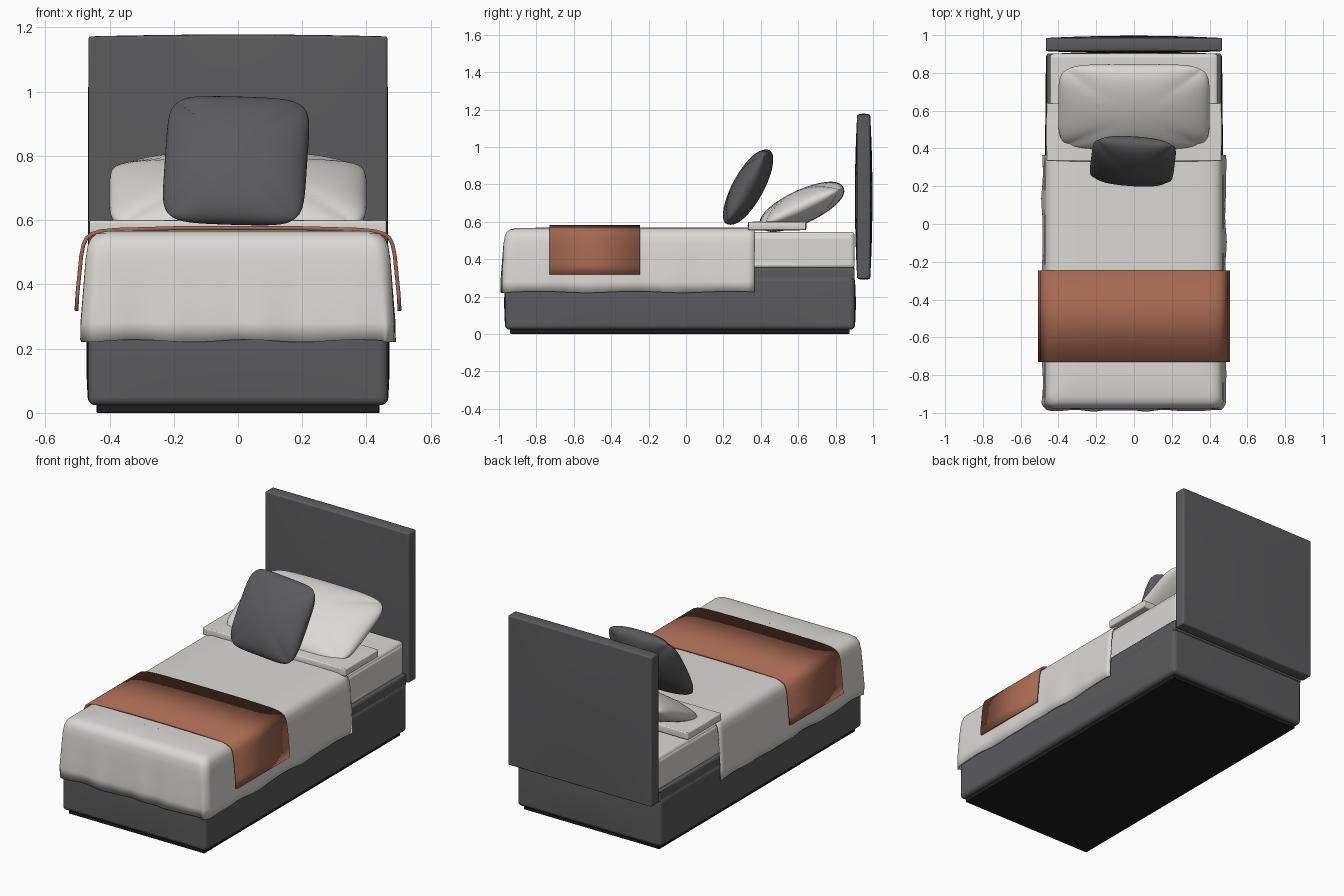
import bpy, bmesh, math
from mathutils import Matrix, Vector

if "Cube" in bpy.data.objects:
    bpy.data.objects.remove(bpy.data.objects["Cube"])


def material(name, rgb):
    m = bpy.data.materials.new(name)
    m.diffuse_color = (*rgb, 1)
    m.use_nodes = True
    m.node_tree.nodes["Principled BSDF"].inputs["Base Color"].default_value = m.diffuse_color
    return m


GREY = material("charcoal fabric", (0.105, 0.105, 0.11))
WHITE = material("off white linen", (0.70, 0.69, 0.655))
RUST = material("terracotta throw", (0.38, 0.14, 0.083))
BLACK = material("black plinth", (0.012, 0.012, 0.013))


def finish(bm, name, mat, angle=50):
    bmesh.ops.recalc_face_normals(bm, faces=bm.faces)
    me = bpy.data.meshes.new(name)
    bm.to_mesh(me)
    bm.free()
    ob = bpy.data.objects.new(name, me)
    bpy.context.collection.objects.link(ob)
    me.materials.append(mat)
    bpy.ops.object.select_all(action='DESELECT')
    ob.select_set(True)
    bpy.context.view_layer.objects.active = ob
    bpy.ops.object.shade_smooth_by_angle(angle=math.radians(angle))
    return ob


def box(name, mat, x, y, z, bevel, bulge=(0, 0, 0)):
    """Rounded box, x is the half width; bulge pushes each side out in its middle."""
    bm = bmesh.new()
    bmesh.ops.create_cube(bm, size=2)
    bmesh.ops.subdivide_edges(bm, edges=bm.edges[:], cuts=9, use_grid_fill=True)
    half = Vector((x, (y[1] - y[0]) / 2, (z[1] - z[0]) / 2))
    mid = Vector((0, (y[0] + y[1]) / 2, (z[0] + z[1]) / 2))
    for v in bm.verts:
        c = v.co.copy()
        for i in range(3):
            a, b = c[(i + 1) % 3], c[(i + 2) % 3]
            v.co[i] = mid[i] + c[i] * (half[i] - bulge[i] * (1 - (1 - a * a) * (1 - b * b)))
    ob = finish(bm, name, mat)
    m = ob.modifiers.new("round", 'BEVEL')
    m.width, m.segments = bevel, 4
    m.limit_method, m.angle_limit = 'ANGLE', math.radians(50)
    return ob


def cushion(name, mat, a, b, t, loc, rot, n=14, power=0.45):
    """Plump pillow with half sizes a, b and half thickness t."""
    bm = bmesh.new()
    s = [math.sin(math.pi / 2 * i / n) for i in range(-n, n + 1)]
    for side in (1, -1):
        rows = []
        for v in s:
            row = []
            for u in s:
                r = max(abs(u), abs(v))
                k = r / (abs(u) ** 6 + abs(v) ** 6) ** (1 / 6) if r else 1
                h = max(0, (1 - u * u) * (1 - v * v)) ** power
                row.append(bm.verts.new((a * u * k, b * v * k, side * t * h)))
            rows.append(row)
        for r0, r1 in zip(rows, rows[1:]):
            for i in range(2 * n):
                bm.faces.new((r0[i], r0[i + 1], r1[i + 1], r1[i]))
    bmesh.ops.remove_doubles(bm, verts=bm.verts, dist=1e-5)
    yaw, tilt, roll = (math.radians(d) for d in rot)
    bm.transform(Matrix.Translation(loc) @ Matrix.Rotation(yaw, 4, 'Z')
                 @ Matrix.Rotation(tilt, 4, 'X') @ Matrix.Rotation(roll, 4, 'Z'))
    return finish(bm, name, mat, 180)


def thicken(ob, t):
    m = ob.modifiers.new("thickness", 'SOLIDIFY')
    m.thickness, m.offset = t, -1


# bed frame, mattress and headboard
box("plinth", BLACK, 0.44, (-0.94, 0.875), (0, 0.03), 0.003)
box("base", GREY, 0.472, (-0.972, 0.908), (0.024, 0.306), 0.022, (0.006, 0.006, 0))
box("mattress_deck", GREY, 0.462, (-0.95, 0.902), (0.29, 0.356), 0.012)
box("mattress", WHITE, 0.445, (-0.95, 0.902), (0.35, 0.546), 0.025)
box("headboard", GREY, 0.467, (0.903, 0.997), (0.29, 1.178), 0.03, (0.002, 0.012, 0.006))

# duvet: U-shaped rings from the top down to the hem, with soft ripples near the hem
HEAD = 0.365
profile = [(0.30, 0.568), (0.41, 0.566), (0.44, 0.558), (0.458, 0.543), (0.468, 0.52),
           (0.474, 0.48), (0.478, 0.42), (0.482, 0.35), (0.486, 0.28), (0.485, 0.224)]
bm = bmesh.new()
rings = []
for w, z in profile:
    foot, rad = -(w + 0.502), 0.045
    right = [(w, HEAD + (foot + rad - HEAD) * i / 40) for i in range(41)]
    right += [(w - rad + rad * math.cos(q), foot + rad - rad * math.sin(q))
              for q in (math.pi / 2 * i / 8 for i in range(1, 9))]
    right += [((w - rad) * (1 - i / 20), foot) for i in range(1, 21)]
    path = right + [(-x, y) for x, y in reversed(right[:-1])]
    drop = max(0, (0.52 - z) / 0.3) ** 1.5
    ring = []
    for i, (x, y) in enumerate(path):
        ripple = drop * 0.004 * (math.sin(i * 0.55) + 0.6 * math.sin(i * 0.93 + 1))
        hem = 0.004 * math.sin(i * 0.4) if z < 0.23 else 0
        ring.append(bm.verts.new((x * (1 + ripple / w), y + (ripple if y < -0.9 else 0), z + hem)))
    rings.append(ring)
for r0, r1 in zip(rings, rings[1:]):
    for i in range(len(r0) - 1):
        bm.faces.new((r0[i], r0[i + 1], r1[i + 1], r1[i]))
top = rings[0]
for i in range(len(top) // 2):
    quad = (top[i], top[i + 1], top[-2 - i], top[-1 - i])
    bm.faces.new(tuple(dict.fromkeys(quad)))
thicken(finish(bm, "duvet", WHITE), 0.01)

# turned-back duvet fold
box("duvet_fold", WHITE, 0.466, (0.33, 0.645), (0.552, 0.603), 0.022, (0.004, 0.004, 0.004))

# throw blanket draped over the foot end
half = [(0, 0.582), (0.2, 0.581), (0.38, 0.576), (0.43, 0.571), (0.458, 0.562), (0.476, 0.548),
        (0.487, 0.525), (0.494, 0.49), (0.5, 0.43), (0.506, 0.37), (0.509, 0.318)]
path = [(-x, z) for x, z in reversed(half[1:])] + half
bm = bmesh.new()
rows = [[bm.verts.new((x, y, z)) for x, z in path] for y in (-0.731, -0.245)]
for i in range(len(path) - 1):
    bm.faces.new((rows[0][i], rows[0][i + 1], rows[1][i + 1], rows[1][i]))
thicken(finish(bm, "throw_blanket", RUST), 0.012)

# pillows
cushion("sleeping_pillow", WHITE, 0.40, 0.245, 0.09, (0, 0.62, 0.68), (0, 25, 0))
cushion("accent_cushion", GREY, 0.222, 0.222, 0.082, (-0.006, 0.332, 0.785), (-3, 61, -2))
